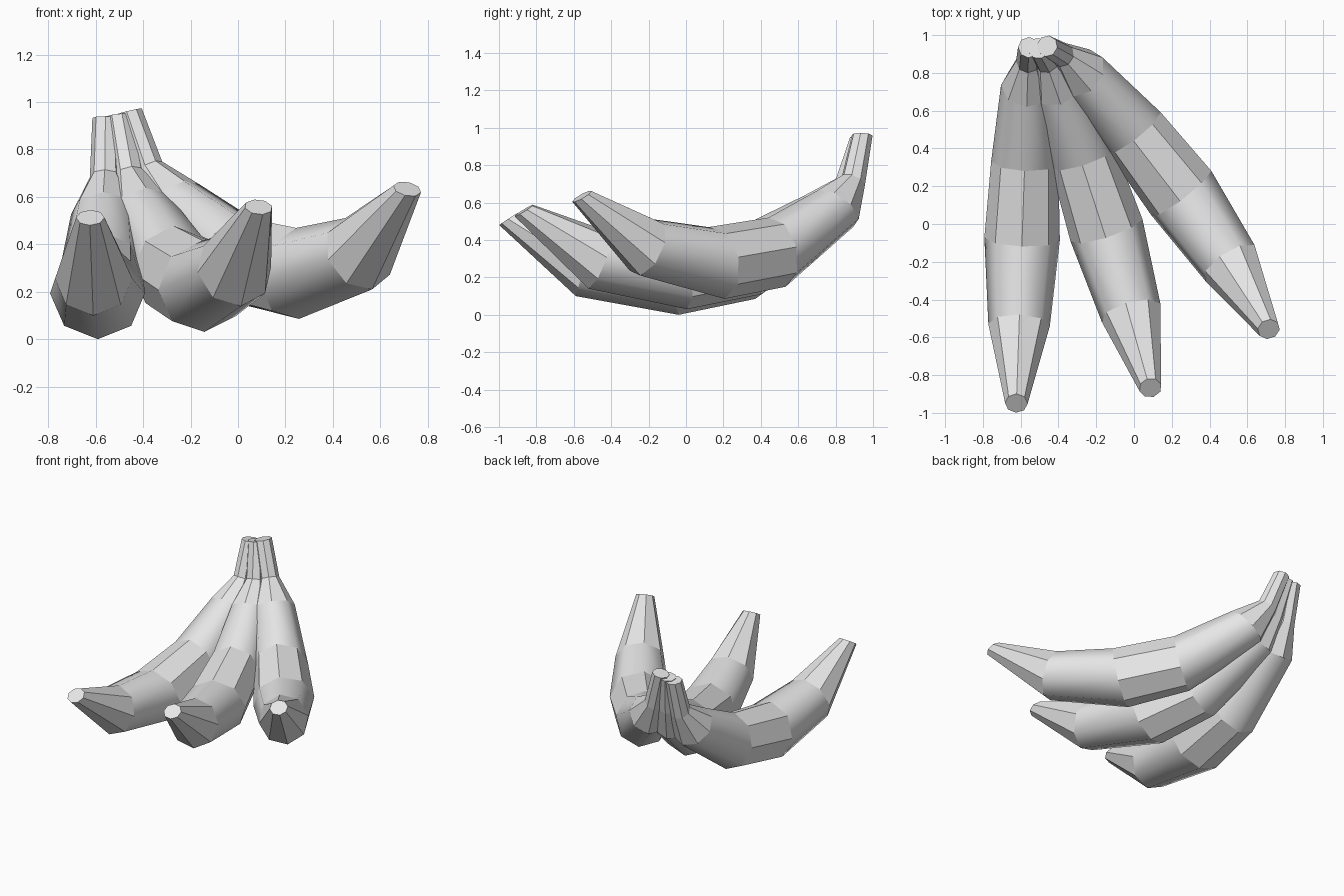
import bpy, bmesh
from math import cos, sin, pi, radians
from mathutils import Matrix, Vector

cube = bpy.data.objects.get("Cube")
if cube:
    bpy.data.objects.remove(cube, do_unlink=True)

grey = bpy.data.materials.new("plain_grey")
grey.use_nodes = True
grey.diffuse_color = (0.8, 0.8, 0.8, 1)
grey.node_tree.nodes["Principled BSDF"].inputs["Base Color"].default_value = (0.8, 0.8, 0.8, 1)

SIDES = 8
# Cross-sections from stem to tip: upper (y, z), lower (y, z), half width
RINGS = [
    ((0.88, 0.94), (0.99, 0.925), 0.057),    # stem end
    ((0.80, 0.715), (0.92, 0.65), 0.065),    # stem base
    ((0.62, 0.62), (0.84, 0.43), 0.14),      # shoulder
    ((0.28, 0.455), (0.37, 0.085), 0.178),   # upper body
    ((-0.12, 0.385), (-0.04, 0.0), 0.2),     # belly
    ((-0.48, 0.41), (-0.59, 0.10), 0.163),   # lower body
    ((-0.90, 0.545), (-1.0, 0.48), 0.06),    # blunt tip
]
SMOOTH_BANDS = (2, 4)
PIVOT = Vector((0, 0.935, 0.9325))           # centre of the stem end


def banana(name, stem, yaw, roll, pitch):
    """Loft the cross-sections, then swing the fruit about its stem end."""
    bm = bmesh.new()
    loops = []
    for top, low, half in RINGS:
        top, low = Vector((0, *top)), Vector((0, *low))
        mid, up = (top + low) / 2, (top - low) / 2
        angles = [2 * pi * i / SIDES for i in range(SIDES)]
        loops.append([bm.verts.new(mid + up * cos(a) + Vector((half * sin(a), 0, 0)))
                      for a in angles])
    for band, (a, b) in enumerate(zip(loops, loops[1:])):
        for i in range(SIDES):
            j = (i + 1) % SIDES
            face = bm.faces.new((a[i], a[j], b[j], b[i]))
            face.smooth = band in SMOOTH_BANDS
    bm.faces.new(loops[0])
    bm.faces.new(loops[-1])
    bmesh.ops.recalc_face_normals(bm, faces=bm.faces)

    swing = (Matrix.Rotation(radians(yaw), 4, 'Z')
             @ Matrix.Rotation(radians(roll), 4, 'Y')
             @ Matrix.Rotation(radians(pitch), 4, 'X'))
    bm.transform(Matrix.Translation(stem) @ swing @ Matrix.Translation(-PIVOT))

    mesh = bpy.data.meshes.new(name)
    bm.to_mesh(mesh)
    bm.free()
    mesh.materials.append(grey)
    obj = bpy.data.objects.new(name, mesh)
    bpy.context.collection.objects.link(obj)
    return obj


# Three fruits fanned out from one bunch of stems
banana("right_banana", (-0.557, 0.935, 0.9325), -2, 0, 0)
banana("middle_banana", (-0.505, 0.93, 0.943), 17.3, -4.5, -1)
banana("left_banana", (-0.46, 0.942, 0.96), 36.5, -9, -2.7)
